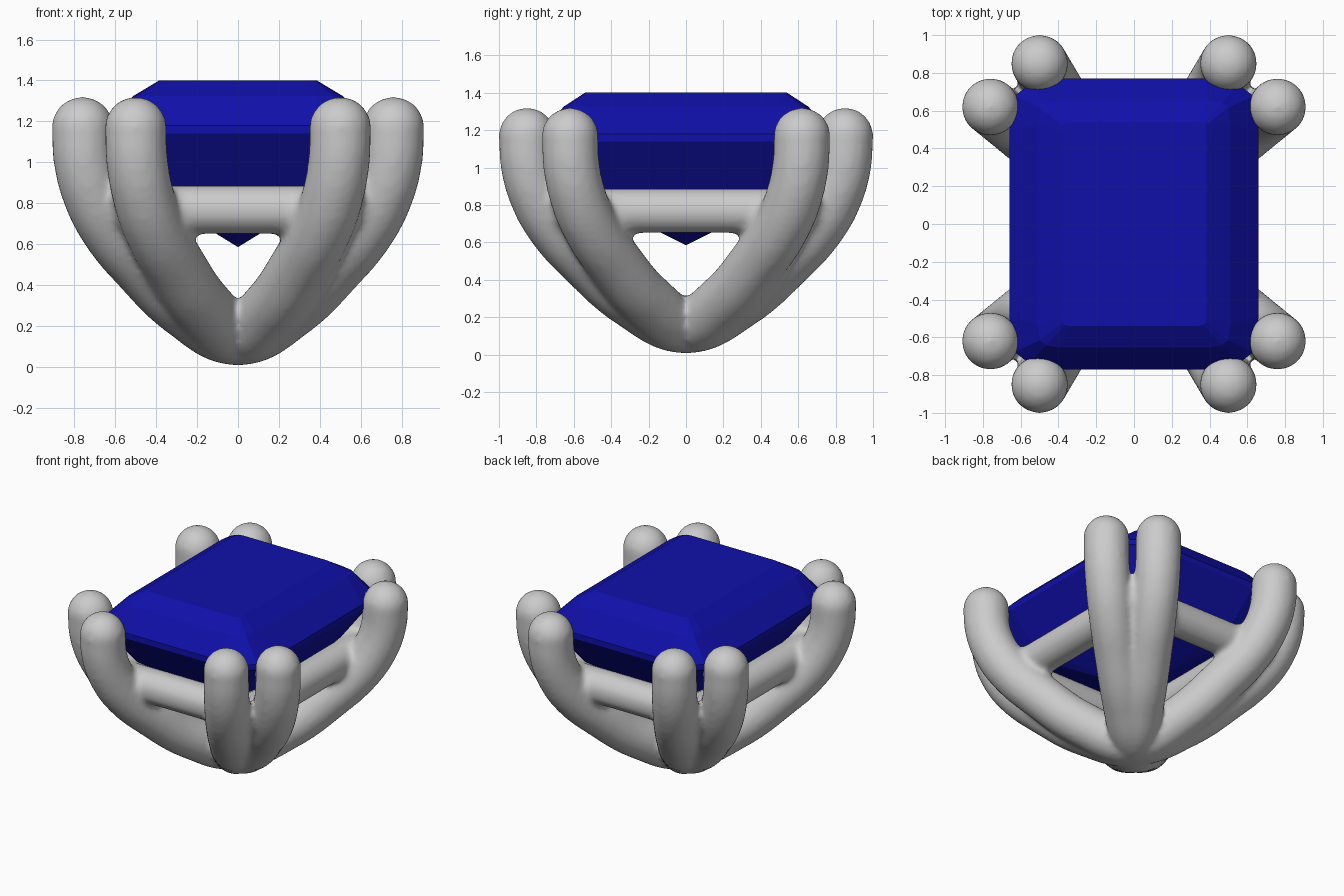
import bpy, bmesh
from mathutils import Vector

if "Cube" in bpy.data.objects:
    bpy.data.objects.remove(bpy.data.objects["Cube"])

# ---------- emerald-cut gem: stacked cut-corner rings closing to a point ----------
def ring(bm, z, sx, sy, a):
    corner = [(sx, sy - a), (sx - 0.1 * a, sy - 0.33 * a),
              (sx - 0.38 * a, sy - 0.11 * a), (sx - a, sy)]
    pts = corner + [(-x, y) for x, y in reversed(corner)]
    pts += [(-x, -y) for x, y in pts]
    return [bm.verts.new((x, y, z)) for x, y in pts]

levels = [(1.40, 0.385, 0.54, 0.05), (1.325, 0.51, 0.655, 0.12),
          (1.18, 0.66, 0.77, 0.28), (1.14, 0.66, 0.77, 0.28),
          (0.88, 0.48, 0.59, 0.16)]
bm = bmesh.new()
rings = [ring(bm, *l) for l in levels]
bm.faces.new(rings[0])
for up, lo in zip(rings, rings[1:]):
    for i in range(len(up)):
        j = (i + 1) % len(up)
        bm.faces.new((up[i], up[j], lo[j], lo[i]))
tip = bm.verts.new((0, 0, 0.585))
last = rings[-1]
for i in range(len(last)):
    bm.faces.new((last[i], last[(i + 1) % len(last)], tip))
bmesh.ops.recalc_face_normals(bm, faces=bm.faces)
me = bpy.data.meshes.new("gem")
bm.to_mesh(me)
bm.free()
gem = bpy.data.objects.new("gem", me)
bpy.context.collection.objects.link(gem)
blue = bpy.data.materials.new("blue")
blue.diffuse_color = (0.005, 0.005, 0.4, 1)
blue.use_nodes = True
blue.node_tree.nodes["Principled BSDF"].inputs["Base Color"].default_value = blue.diffuse_color
me.materials.append(blue)

# ---------- setting: curved prongs and rails, fused into one smooth body ----------
parts = []

def tube(points, radius, cyclic=False, kind='AUTO'):
    cu = bpy.data.curves.new("tube", 'CURVE')
    cu.dimensions = '3D'
    cu.bevel_depth = radius
    cu.bevel_resolution = 6
    cu.resolution_u = 8
    cu.use_fill_caps = True
    sp = cu.splines.new('BEZIER')
    sp.bezier_points.add(len(points) - 1)
    for bp, p in zip(sp.bezier_points, points):
        bp.co = p
        bp.handle_left_type = bp.handle_right_type = kind
    sp.use_cyclic_u = cyclic
    ob = bpy.data.objects.new("tube", cu)
    bpy.context.collection.objects.link(ob)
    parts.append(ob)

def ball(p, r):
    bpy.ops.mesh.primitive_uv_sphere_add(segments=32, ring_count=16, radius=r, location=p)
    parts.append(bpy.context.object)

R = 0.152
profile = [(1, 1.168), (0.99, 1.02), (0.934, 0.85), (0.82, 0.68),
           (0.63, 0.505), (0.34, 0.29), (0, 0.157)]
# each sweep runs from one prong tip through the base to the opposite tip
for tx, ty in [(0.76, 0.62), (0.76, -0.62), (0.5, 0.85), (0.5, -0.85)]:
    half = [Vector((tx * t, ty * t, z)) for t, z in profile]
    other = [Vector((-p.x, -p.y, p.z)) for p in reversed(half[:-1])]
    tube(half + other, R)
    ball(half[0], R)
    ball(other[-1], R)

# rectangular rail under the gem
rx, ry, rz, rr = 0.52, 0.63, 0.768, 0.12
for s in (-1, 1):
    tube([(-rx, s * ry, rz), (rx, s * ry, rz)], rr, kind='VECTOR')
    tube([(s * rx, -ry, rz), (s * rx, ry, rz)], rr, kind='VECTOR')
    for t in (-1, 1):
        ball((s * rx, t * ry, rz), rr)

bpy.ops.object.select_all(action='DESELECT')
for ob in parts:
    ob.select_set(True)
bpy.context.view_layer.objects.active = parts[0]
bpy.ops.object.convert(target='MESH')
parts = list(bpy.context.selected_objects)
bpy.context.view_layer.objects.active = parts[0]
bpy.ops.object.join()
setting = bpy.context.object
setting.name = "prong_setting"
rm = setting.modifiers.new("fuse", 'REMESH')
rm.mode = 'VOXEL'
rm.voxel_size = 0.02
rm.use_smooth_shade = True
sm = setting.modifiers.new("blend", 'SMOOTH')
sm.factor = 0.5
sm.iterations = 8
bpy.ops.object.shade_smooth()
